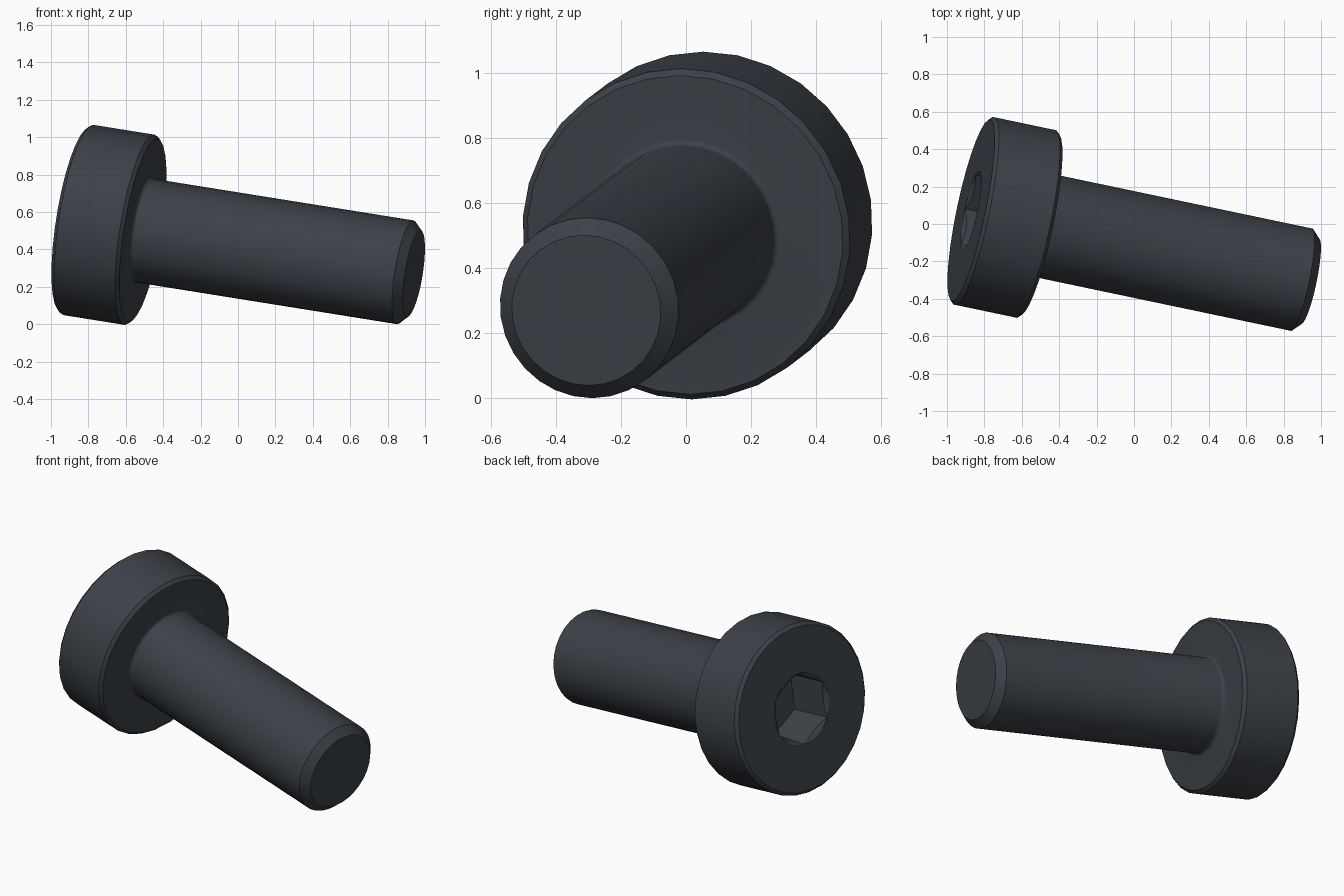
import bpy
import bmesh
from math import cos, sin, pi, sqrt, radians
from mathutils import Vector, Matrix

cube = bpy.data.objects.get("Cube")
if cube:
    bpy.data.objects.remove(cube)

SEGMENTS = 30          # multiple of six, so the hex corners fall on vertices
UNIT = 0.1873          # one profile unit in scene units
SHANK, HEAD, HEAD_HEIGHT, LENGTH = 1.5, 2.75, 2.0, 10.0
EDGE, TIP_CHAMFER, FILLET = 0.1, 0.25, 0.1
HEX_FLAT, SOCKET_DEPTH = 1.0, 1.5
HEX_CORNER = HEX_FLAT * 2 / sqrt(3)


def hex_radius(angle):
    """Distance from the axis to the hexagon wall, with a corner at angle 0."""
    return HEX_FLAT / cos(angle % (pi / 3) - pi / 6)


def round_ring(radius, height):
    return lambda a: (radius, height)


def countersink_ring(a):
    r = hex_radius(a)
    return r, (HEX_CORNER - r) * 0.6 + 0.01


# Rings from the socket floor, out over the head and down to the tip
rings = [
    lambda a: (hex_radius(a), SOCKET_DEPTH),
    countersink_ring,
    round_ring(HEX_CORNER, 0),
    round_ring(HEAD - EDGE, 0),
    round_ring(HEAD, EDGE),
    round_ring(HEAD, HEAD_HEIGHT - EDGE),
    round_ring(HEAD - EDGE, HEAD_HEIGHT),
]
# Rounded transition between head and shank
for i in range(5):
    a = i / 4 * pi / 2
    rings.append(round_ring(SHANK + FILLET * (1 - sin(a)),
                            HEAD_HEIGHT + FILLET * (1 - cos(a))))
rings += [
    round_ring(SHANK, LENGTH - TIP_CHAMFER),
    round_ring(SHANK - TIP_CHAMFER, LENGTH),
]

# Skin the rings into one closed body
bm = bmesh.new()
loops = []
for ring in rings:
    loop = []
    for s in range(SEGMENTS):
        a = 2 * pi * s / SEGMENTS
        r, h = ring(a)
        loop.append(bm.verts.new(Vector((r * cos(a), r * sin(a), h)) * UNIT))
    loops.append(loop)
for inner, outer in zip(loops, loops[1:]):
    for s in range(SEGMENTS):
        n = (s + 1) % SEGMENTS
        bm.faces.new((inner[s], inner[n], outer[n], outer[s]))
bm.faces.new(loops[0])      # socket floor
bm.faces.new(loops[-1])     # tip
bmesh.ops.recalc_face_normals(bm, faces=bm.faces)
mesh = bpy.data.meshes.new("socket_bolt")
bm.to_mesh(mesh)
bm.free()

# Tilted placement: local z runs along the bolt from head to tip
axis = Vector((1, -0.21, -0.16)).normalized()
up = (Vector((0, 0, 1)) - axis * axis.z).normalized()
side = axis.cross(up)
tip = Vector((0.94, -0.307, 0.27))
bolt = bpy.data.objects.new("socket_bolt", mesh)
bpy.context.collection.objects.link(bolt)
bolt.matrix_world = (Matrix.Translation(tip - axis * LENGTH * UNIT)
                     @ Matrix((up, side, axis)).transposed().to_4x4())

# Dark steel colour
steel = bpy.data.materials.new("dark_steel")
steel.use_nodes = True
colour = (0.045, 0.053, 0.064, 1)
steel.diffuse_color = colour
steel.node_tree.nodes["Principled BSDF"].inputs["Base Color"].default_value = colour
mesh.materials.append(steel)

# Smooth walls with sharp edges
bpy.ops.object.select_all(action="DESELECT")
bolt.select_set(True)
bpy.context.view_layer.objects.active = bolt
bpy.ops.object.shade_smooth_by_angle(angle=radians(28))
